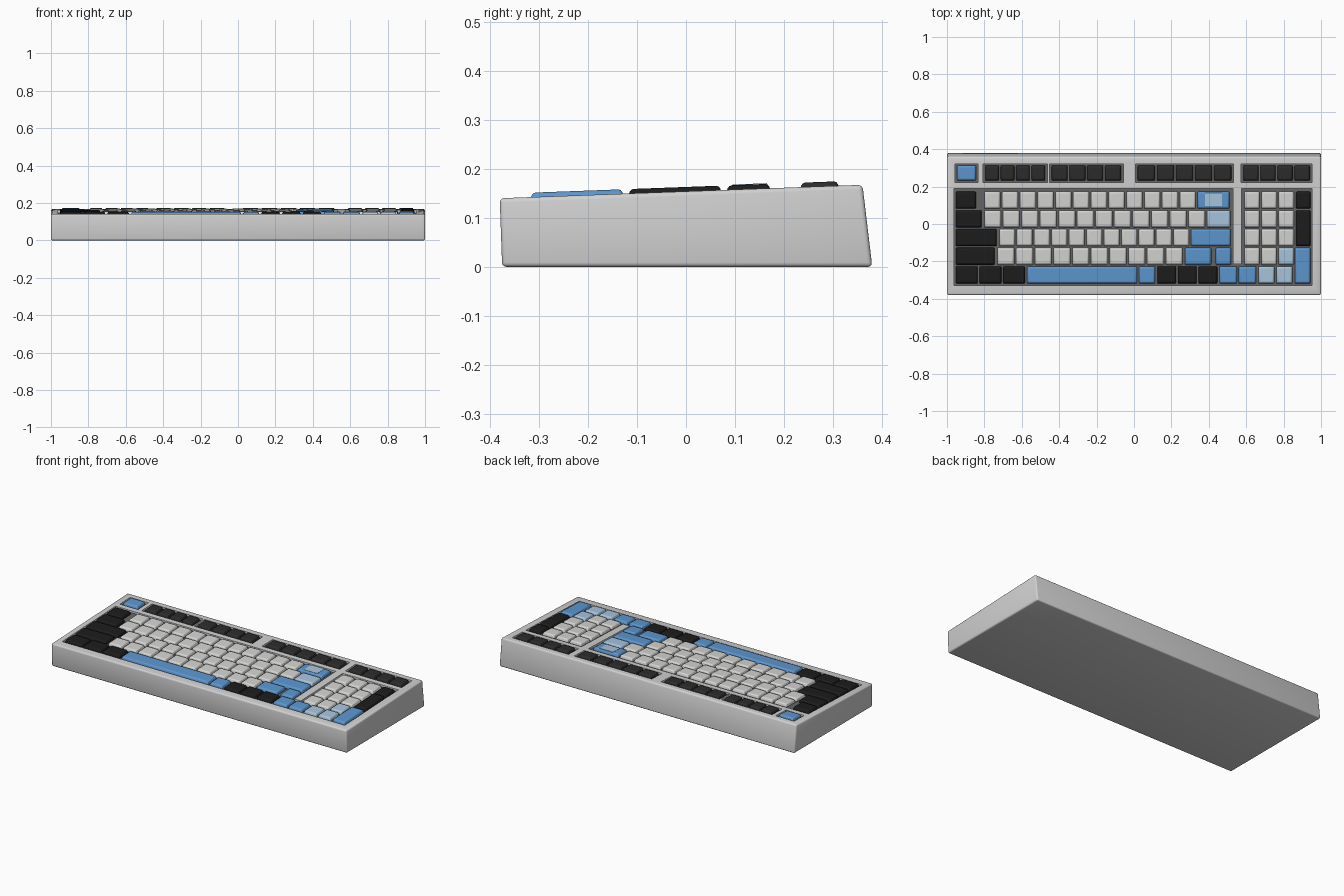
import bpy, bmesh, math

if "Cube" in bpy.data.objects:
    bpy.data.objects.remove(bpy.data.objects["Cube"], do_unlink=True)


def material(name, rgb):
    m = bpy.data.materials.new(name)
    m.use_nodes = True
    m.diffuse_color = (*rgb, 1)
    bsdf = m.node_tree.nodes["Principled BSDF"]
    bsdf.inputs["Base Color"].default_value = (*rgb, 1)
    bsdf.inputs["Roughness"].default_value = 0.6
    return m


CASE = material("case light grey", (0.64, 0.64, 0.64))
GAP = material("well grey", (0.13, 0.13, 0.13))
WHITE = material("key white", (0.66, 0.66, 0.65))
BLACK = material("key black", (0.012, 0.012, 0.012))
CHARCOAL = material("key charcoal", (0.025, 0.025, 0.025))
BLUE = material("key blue", (0.11, 0.31, 0.63))
PALE = material("key pale blue", (0.40, 0.56, 0.72))


def deck(y):
    """Height of the sloping top of the case."""
    return 0.14 + (y + 0.38) * 0.037


def new_object(name, bm, *mats):
    bmesh.ops.recalc_face_normals(bm, faces=bm.faces)
    me = bpy.data.meshes.new(name)
    bm.to_mesh(me)
    bm.free()
    for m in mats:
        me.materials.append(m)
    ob = bpy.data.objects.new(name, me)
    bpy.context.collection.objects.link(ob)
    return ob


def activate(ob):
    bpy.ops.object.select_all(action="DESELECT")
    ob.select_set(True)
    bpy.context.view_layer.objects.active = ob


def add_block(bm, x0, x1, y0, y1, low, high, taper=0.0):
    """Box whose bottom and top follow the deck, narrowing upward by taper."""
    rings = []
    for off, t in ((low, 0), (high, taper)):
        corners = ((x0 + t, y0 + t), (x1 - t, y0 + t), (x1 - t, y1 - t), (x0 + t, y1 - t))
        rings.append([bm.verts.new((x, y, deck(y) + off)) for x, y in corners])
    a, b = rings
    bm.faces.new(a[::-1])
    bm.faces.new(b)
    for i in range(4):
        j = (i + 1) % 4
        bm.faces.new((a[i], a[j], b[j], b[i]))


# Case: side profile swept across the width, edges rounded
bm = bmesh.new()
profile = ((-0.375, 0), (0.38, 0), (0.36, deck(0.36)), (-0.38, deck(-0.38)))
ends = [[bm.verts.new((x, y, z)) for y, z in profile] for x in (-1, 1)]
bm.faces.new(ends[0])
bm.faces.new(ends[1][::-1])
for i in range(4):
    j = (i + 1) % 4
    bm.faces.new((ends[0][i], ends[0][j], ends[1][j], ends[1][i]))
case = new_object("case", bm, CASE, GAP)
bev = case.modifiers.new("round", "BEVEL")
bev.width, bev.segments = 0.009, 3

# Wells cut into the deck: main block, number pad, bridge, function groups
F_ROW = (0.23, 0.315)
F_GROUPS = [(-0.80, -0.47, 4), (-0.445, -0.065, 4), (0.015, 0.525, 5), (0.58, 0.945, 4)]
wells = [(-0.962, 0.53, -0.328, 0.19), (0.576, 0.953, -0.328, 0.19),
         (0.50, 0.60, -0.328, -0.213), (-0.957, -0.833, 0.222, 0.322)]
wells += [(a - 0.008, b + 0.008, 0.222, 0.322) for a, b, n in F_GROUPS]
cutters = []
for w in wells:
    bm = bmesh.new()
    add_block(bm, *w, -0.012, 0.05)
    cutter = new_object("well_cutter", bm, CASE)
    cutter.hide_render = True
    cutters.append(cutter)
    mod = case.modifiers.new("well", "BOOLEAN")
    mod.operation, mod.solver, mod.object = "DIFFERENCE", "EXACT", cutter
activate(case)
for mod in list(case.modifiers):
    bpy.ops.object.modifier_apply(modifier=mod.name)
for cutter in cutters:
    bpy.data.objects.remove(cutter, do_unlink=True)
for p in case.data.polygons:
    sunk = p.center.z < deck(p.center.y) - 0.01
    p.material_index = 1 if p.normal.z > 0.9 and sunk else 0
bpy.ops.object.shade_smooth_by_angle(angle=math.radians(35))

# Key rows, front to back
R5, R4, R3, R2, R1 = [(-0.32 + 0.1 * i, -0.225 + 0.1 * i) for i in range(5)]


def keys(name, mat, *runs):
    """Each run is (x0, x1, count, row): equal keys side by side."""
    bm = bmesh.new()
    for x0, x1, count, (y0, y1) in runs:
        step = (x1 - x0) / count
        for i in range(count):
            a = x0 + i * step
            add_block(bm, a + 0.003, a + step - 0.003, y0, y1, -0.012, 0.009, 0.007)
    ob = new_object(name, bm, mat)
    b = ob.modifiers.new("soften", "BEVEL")
    b.width, b.segments = 0.006, 2
    activate(ob)
    bpy.ops.object.shade_smooth_by_angle(angle=math.radians(35))


keys("letter_keys", WHITE, (-0.805, 0.335, 12, R1), (-0.805, 0.385, 12, R2),
     (-0.725, 0.30, 11, R3), (-0.735, 0.265, 10, R4))
keys("number_pad_keys", WHITE, *[(0.585, 0.86, 3, r) for r in (R1, R2, R3)],
     (0.585, 0.768, 2, R4))
keys("left_modifier_keys", BLACK, (-0.957, -0.84, 1, R1), (-0.957, -0.81, 1, R2),
     (-0.957, -0.73, 1, R3), (-0.957, -0.74, 1, R4), (-0.957, -0.578, 3, R5))
keys("right_modifier_keys", BLACK, (0.12, 0.45, 3, R5))
keys("number_pad_side_keys", BLACK, (0.862, 0.948, 1, R1), (0.862, 0.948, 1, (R3[0], R2[1])))
keys("function_keys", CHARCOAL, *[(a, b, n, F_ROW) for a, b, n in F_GROUPS])
keys("space_bar", BLUE, (-0.576, 0.022, 1, R5))
keys("accent_keys", BLUE, (-0.95, -0.84, 1, F_ROW), (0.335, 0.515, 1, R1),
     (0.30, 0.522, 1, R3), (0.268, 0.418, 1, R4), (0.432, 0.524, 1, R4),
     (0.022, 0.118, 1, R5), (0.452, 0.658, 2, R5))
keys("number_pad_enter_key", BLUE, (0.855, 0.948, 1, (R5[0], R4[1])))
keys("pale_keys", PALE, (0.385, 0.52, 1, R2), (0.66, 0.852, 2, R5), (0.768, 0.86, 1, R4))

# Pale inset panel on the wide upper accent key
bm = bmesh.new()
add_block(bm, 0.38, 0.47, 0.095, 0.165, 0.007, 0.0105)
new_object("accent_key_panel", bm, PALE)
